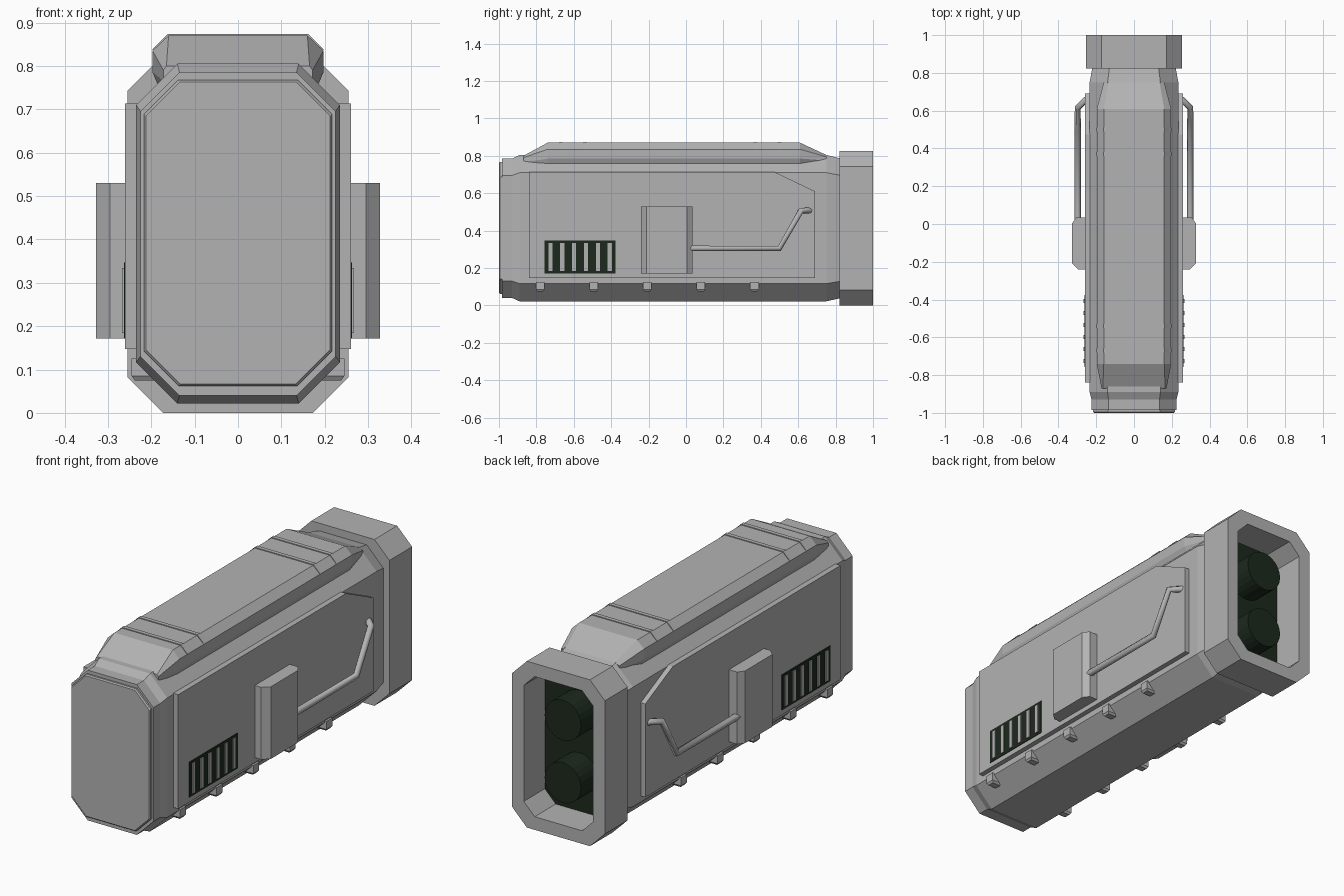
import bpy, bmesh, math
from mathutils import Vector

if "Cube" in bpy.data.objects:
    bpy.data.objects.remove(bpy.data.objects["Cube"])


def material(name, rgb):
    m = bpy.data.materials.new(name)
    m.diffuse_color = (*rgb, 1)
    m.use_nodes = True
    m.node_tree.nodes["Principled BSDF"].inputs["Base Color"].default_value = m.diffuse_color
    return m


GREY = material("grey_metal", (0.45, 0.45, 0.45))
DARK = material("dark_green", (0.012, 0.022, 0.012))


def loft(name, rings, mat=GREY, cap=(True, True), dark_end=False):
    """Skin a list of equally long closed point loops."""
    bm = bmesh.new()
    loops = [[bm.verts.new(p) for p in r] for r in rings]
    n = len(rings[0])
    for a, b in zip(loops, loops[1:]):
        for i in range(n):
            j = (i + 1) % n
            bm.faces.new((a[i], a[j], b[j], b[i]))
    if cap[0]:
        bm.faces.new(loops[0])
    if cap[1]:
        f = bm.faces.new(loops[-1])
        f.material_index = 1 if dark_end else 0
    bmesh.ops.recalc_face_normals(bm, faces=bm.faces)
    me = bpy.data.meshes.new(name)
    bm.to_mesh(me)
    bm.free()
    me.materials.append(mat)
    me.materials.append(DARK)
    ob = bpy.data.objects.new(name, me)
    bpy.context.collection.objects.link(ob)
    return ob


def octagon(y, w, z0, z1, c):
    half = [(w - c, z0), (w, z0 + c), (w, z1 - c), (w - c, z1)]
    return [(x, y, z) for x, z in half] + [(-x, y, z) for x, z in reversed(half)]


def symmetric(y, half):
    return [(x, y, z) for x, z in half] + [(-x, y, z) for x, z in reversed(half)]


def box(name, x0, x1, y0, y1, z0, z1, mat=GREY):
    def rect(z):
        return [(x0, y0, z), (x1, y0, z), (x1, y1, z), (x0, y1, z)]
    return loft(name, [rect(z0), rect(z1)], mat)


# Main octagonal hull and front lid
loft("hull", [octagon(-0.985, 0.225, 0.04, 0.785, 0.09),
              octagon(-0.93, 0.225, 0.04, 0.785, 0.09),
              octagon(-0.89, 0.235, 0.022, 0.805, 0.095),
              octagon(0.75, 0.235, 0.022, 0.805, 0.095),
              octagon(0.83, 0.22, 0.04, 0.785, 0.09)])
loft("front_lid", [octagon(-0.98, 0.217, 0.062, 0.768, 0.08),
                   octagon(-0.994, 0.217, 0.062, 0.768, 0.08),
                   octagon(-1.0, 0.212, 0.067, 0.763, 0.078)])

# Rear collar with deep recess and dark floor
loft("rear_collar", [octagon(0.822, 0.255, 0.0, 0.825, 0.082),
                     octagon(1.0, 0.255, 0.0, 0.825, 0.082),
                     octagon(1.0, 0.19, 0.065, 0.76, 0.06),
                     octagon(0.835, 0.19, 0.065, 0.76, 0.06)], dark_end=True)

# Two round nozzles in the recess
for k, zc in enumerate((0.255, 0.565)):
    def circle(y, r):
        return [(r * math.cos(a * math.tau / 24), y, zc + r * math.sin(a * math.tau / 24))
                for a in range(24)]
    loft(f"nozzle_{k}", [circle(0.834, 0.1), circle(0.965, 0.1)], DARK)

# Raised roof cover, tapered at both ends, undercut along the sides
loft("roof_cover", [
    symmetric(-0.87, [(0.165, 0.74), (0.172, 0.765), (0.172, 0.79), (0.165, 0.80)]),
    symmetric(-0.74, [(0.18, 0.745), (0.197, 0.785), (0.197, 0.835), (0.16, 0.87)]),
    symmetric(0.61, [(0.18, 0.745), (0.197, 0.785), (0.197, 0.835), (0.16, 0.87)]),
    symmetric(0.75, [(0.14, 0.75), (0.16, 0.775), (0.16, 0.795), (0.135, 0.805)])])

# Thin bands across the roof
for k, yc in enumerate((-0.67, -0.54, 0.37, 0.50)):
    band = [(0.185, 0.84), (0.1985, 0.837), (0.161, 0.874), (0.08, 0.874)]
    loft(f"roof_band_{k}", [symmetric(yc - 0.01, band), symmetric(yc + 0.01, band)])

for s, side in ((1, "right"), (-1, "left")):
    # Side panel with a cut rear corner
    outline = [(-0.84, 0.147), (0.69, 0.147), (0.69, 0.61), (0.475, 0.713), (-0.84, 0.713)]
    loft(f"{side}_panel", [[(s * x, y, z) for y, z in outline] for x in (0.22, 0.26)])

    # Handle mount with chamfered ends
    prof = [(0.25, 0.035), (0.305, 0.035), (0.327, 0.005),
            (0.327, -0.21), (0.295, -0.24), (0.25, -0.24)]
    loft(f"{side}_mount", [[(s * x, y, z) for x, y in prof] for z in (0.172, 0.53)])

    # Bent tube handle
    cu = bpy.data.curves.new(f"{side}_handle", "CURVE")
    cu.dimensions = "3D"
    cu.bevel_depth = 0.017
    cu.bevel_resolution = 1
    cu.use_fill_caps = True
    path = [(0.298, 0.0, 0.305), (0.298, 0.5, 0.305), (0.298, 0.615, 0.507), (0.25, 0.662, 0.507)]
    sp = cu.splines.new("POLY")
    sp.points.add(len(path) - 1)
    for p, (x, y, z) in zip(sp.points, path):
        p.co = (s * x, y, z, 1)
    cu.materials.append(GREY)
    bpy.context.collection.objects.link(bpy.data.objects.new(f"{side}_handle", cu))

    # Vent: dark plate with upright slats
    box(f"{side}_vent", s * 0.255, s * 0.263, -0.757, -0.377, 0.172, 0.347, DARK)
    for k in range(6):
        yc = -0.725 + k * 0.0635
        box(f"{side}_vent_slat_{k}", s * 0.255, s * 0.268, yc - 0.011, yc + 0.011, 0.184, 0.334)

    # Lower lugs
    for k in range(5):
        yc = -0.78 + k * 0.2865
        def lug(z, h, x1):
            return [(s * 0.185, yc - h, z), (s * x1, yc - h, z),
                    (s * x1, yc + h, z), (s * 0.185, yc + h, z)]
        loft(f"{side}_lug_{k}", [lug(0.075, 0.016, 0.238), lug(0.085, 0.023, 0.245),
                                 lug(0.125, 0.023, 0.245)])
